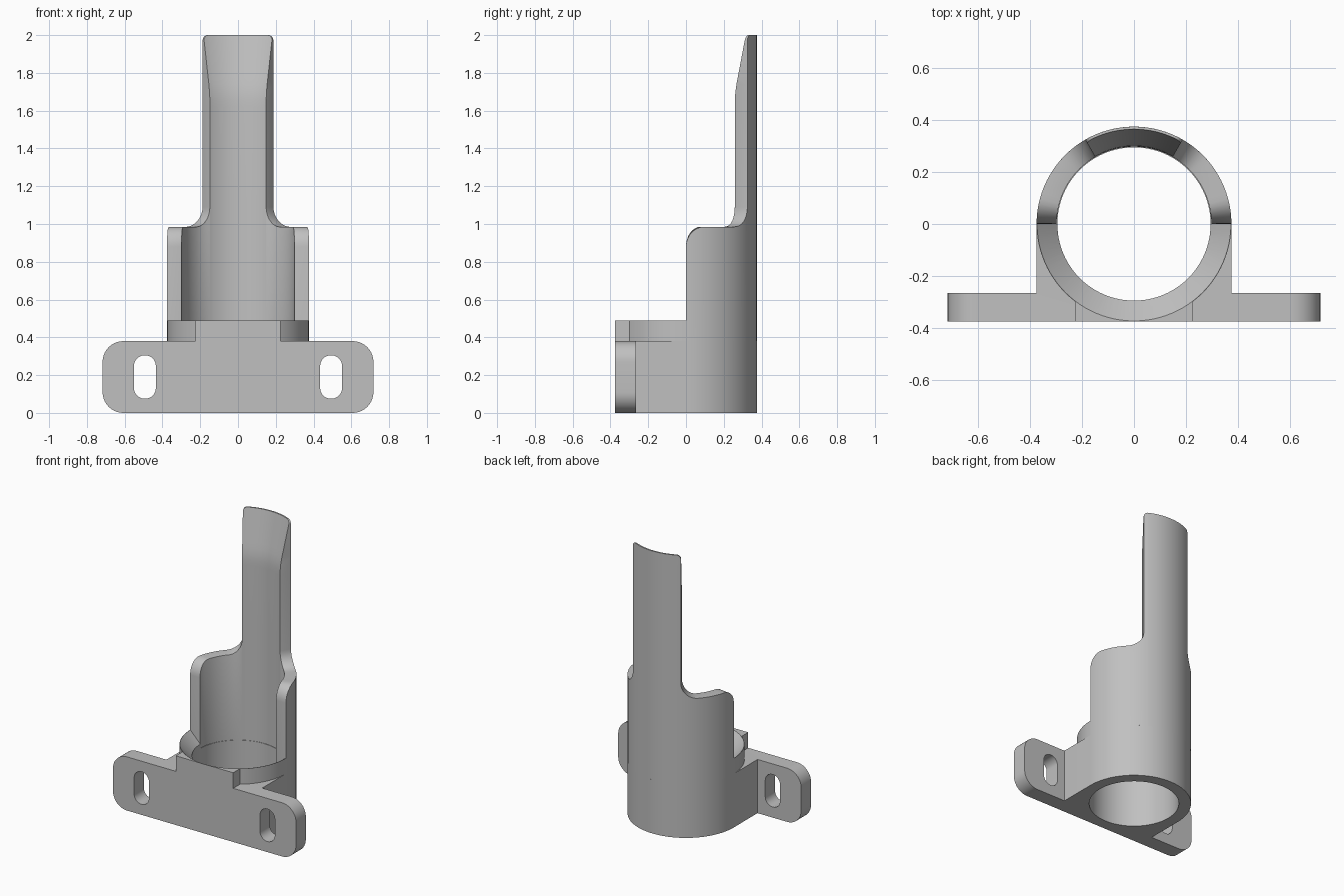
import bpy, bmesh
from math import sin, cos, pi, radians
from mathutils import Vector

cube = bpy.data.objects.get("Cube")
if cube:
    bpy.data.objects.remove(cube)

R_OUT, R_BORE, R_TROUGH = 0.375, 0.295, 0.298
DECK, RIM = 0.38, 0.49            # bracket top, front collar top

grey = bpy.data.materials.new("light_grey")
grey.use_nodes = True
grey.diffuse_color = (0.53, 0.53, 0.53, 1)
grey.node_tree.nodes["Principled BSDF"].inputs["Base Color"].default_value = grey.diffuse_color


def finish(bm, name):
    bmesh.ops.recalc_face_normals(bm, faces=bm.faces)
    mesh = bpy.data.meshes.new(name)
    bm.to_mesh(mesh)
    bm.free()
    mesh.materials.append(grey)
    ob = bpy.data.objects.new(name, mesh)
    bpy.context.collection.objects.link(ob)
    return ob


def arc(cx, cy, r, a, b, n):
    """Points on a circular arc from a to b degrees."""
    return [(cx + r * cos(radians(a + (b - a) * i / n)),
             cy + r * sin(radians(a + (b - a) * i / n))) for i in range(n + 1)]


def rounded_rect(cx, cy, hx, hy, r):
    pts = []
    for k, (sx, sy) in enumerate([(1, 1), (-1, 1), (-1, -1), (1, -1)]):
        pts += arc(cx + sx * (hx - r), cy + sy * (hy - r), r, 90 * k, 90 * k + 90, 10)
    return pts


def prism(name, pts, lo, hi, along_y=False):
    """Extrude an outline along z, or an xz outline along y."""
    def place(p, d):
        return (p[0], d, p[1]) if along_y else (p[0], p[1], d)
    bm = bmesh.new()
    face = bm.faces.new([bm.verts.new(place(p, lo)) for p in pts])
    ext = bmesh.ops.extrude_face_region(bm, geom=[face], use_keep_orig=True)["geom"]
    bmesh.ops.translate(bm, vec=Vector(place((0, 0), hi - lo)),
                        verts=[g for g in ext if isinstance(g, bmesh.types.BMVert)])
    bmesh.ops.remove_doubles(bm, verts=bm.verts, dist=1e-5)
    return finish(bm, name)


def cone(name, r1, r2, lo, hi):
    bm = bmesh.new()
    bmesh.ops.create_cone(bm, cap_ends=True, segments=96, radius1=r1, radius2=r2, depth=hi - lo)
    bmesh.ops.translate(bm, vec=(0, 0, (lo + hi) / 2), verts=bm.verts)
    return finish(bm, name)


def combine(ob, cutter, operation="DIFFERENCE"):
    cutter.hide_render = True
    mod = ob.modifiers.new("cut", "BOOLEAN")
    mod.operation, mod.solver, mod.object = operation, "EXACT", cutter
    bpy.context.view_layer.objects.active = ob
    bpy.ops.object.modifier_apply(modifier=mod.name)
    bpy.data.objects.remove(cutter)


# Mounting bracket: round-backed body with two slotted ears
body = [(-0.8, -0.375), (0.8, -0.375), (0.8, -0.265), (R_OUT, -0.265)]
body += arc(0, 0, R_OUT, 0, 180, 48) + [(-R_OUT, -0.265), (-0.8, -0.265)]
bracket = prism("mounting_bracket", body, -0.1, 0.6)
combine(bracket, prism("ear_rounding", rounded_rect(0, DECK / 2, 0.717, DECK / 2, 0.11),
                       -1, 1, True), "INTERSECT")
combine(bracket, cone("bore", R_BORE, R_BORE, -0.3, 0.8))
for side in (-1, 1):
    slot = rounded_rect(side * 0.493, 0.19, 0.058, 0.115, 0.057)
    combine(bracket, prism("slot", slot, -0.6, -0.1, True))

# Front collar: half ring with a square tab and a funnel-shaped mouth
tab_y = -(R_OUT ** 2 - 0.225 ** 2) ** 0.5
collar_pts = [p for p in arc(0, 0, R_OUT, 180, 360, 60)]
left = [p for p in collar_pts if p[0] < -0.226]
right = [p for p in collar_pts if p[0] > 0.226]
outline = left + [(-0.225, tab_y), (-0.225, -0.375), (0.225, -0.375), (0.225, tab_y)] + right
collar = prism("front_collar", outline, DECK, RIM)
combine(collar, cone("collar_bore", R_BORE, R_BORE, 0.2, 0.8))
combine(collar, cone("funnel", R_BORE - 0.01, 0.4515, 0.4, 0.57))


# Back shell and tall blade, drawn unrolled as (angle, height) then wrapped
def inner_radius(z):
    if z < 1.64:
        return R_TROUGH
    if z < 1.74:
        return R_TROUGH + 0.105 * (z - 1.64) ** 2 / 0.1
    return 0.3085 + (z - 1.74) * 0.0565 / 0.26


BLADE, NECK, TOP = 30, 1.09, 2.0
quarter = [pi / 2 * i / 8 for i in range(9)]
wing = [(75 + 15 * cos(t), 0.88 + 0.105 * sin(t)) for t in quarter]
wing += [(75 - 4 * i, 0.985) for i in range(1, 7)]
wing += [(47 - 17 * sin(t), NECK - 0.105 * cos(t)) for t in quarter]
half_top = [(25.5 + 4.5 * cos(t), TOP - 0.03 + 0.03 * sin(t)) for t in quarter]
half_top += [(a, TOP) for a in (22, 18, 14, 10, 5)]
blade = half_top + [(0, TOP)] + [(-a, z) for a, z in reversed(half_top)]

bm = bmesh.new()


def strip(columns):
    """Quads between neighbouring columns of (angle, heights)."""
    for (a, za), (b, zb) in zip(columns, columns[1:]):
        for i in range(len(za) - 1):
            bm.faces.new([bm.verts.new(v) for v in (
                (a, 0, za[i]), (b, 0, zb[i]), (b, 0, zb[i + 1]), (a, 0, za[i + 1]))])


for side in (-1, 1):
    strip([(side * a, [DECK, z]) for a, z in wing])
strip([(a, [DECK, NECK]) for a, z in blade])
strip([(a, [NECK, 1.62, 1.66, 1.7, 1.74, 1.78, z]) for a, z in blade])
bmesh.ops.remove_doubles(bm, verts=bm.verts, dist=1e-4)
ext = bmesh.ops.extrude_face_region(bm, geom=bm.faces[:], use_keep_orig=True)["geom"]
inner = {g for g in ext if isinstance(g, bmesh.types.BMVert)}
inner_faces = {g for g in ext if isinstance(g, bmesh.types.BMFace)}
for v in bm.verts:
    angle, z = radians(v.co.x), v.co.z
    r = inner_radius(z) if v in inner else R_OUT
    v.co = (r * sin(angle), r * cos(angle), z)
bmesh.ops.recalc_face_normals(bm, faces=bm.faces)

# Soften the inner rim of the shell
rim = [e for e in bm.edges if all(v in inner for v in e.verts)
       and sum(f in inner_faces for f in e.link_faces) == 1
       and max(v.co.z for v in e.verts) > DECK + 0.01
       and max(v.co.z for v in e.verts) < 1.75]
bmesh.ops.bevel(bm, geom=rim, offset=0.018, offset_type="OFFSET", segments=3,
                profile=0.5, affect="EDGES", clamp_overlap=True)
shell = finish(bm, "back_shell_and_blade")

# Smooth curved walls, keep crisp edges
for ob in (bracket, collar, shell):
    bpy.ops.object.select_all(action="DESELECT")
    ob.select_set(True)
    bpy.context.view_layer.objects.active = ob
    bpy.ops.object.shade_smooth_by_angle(angle=radians(30))
